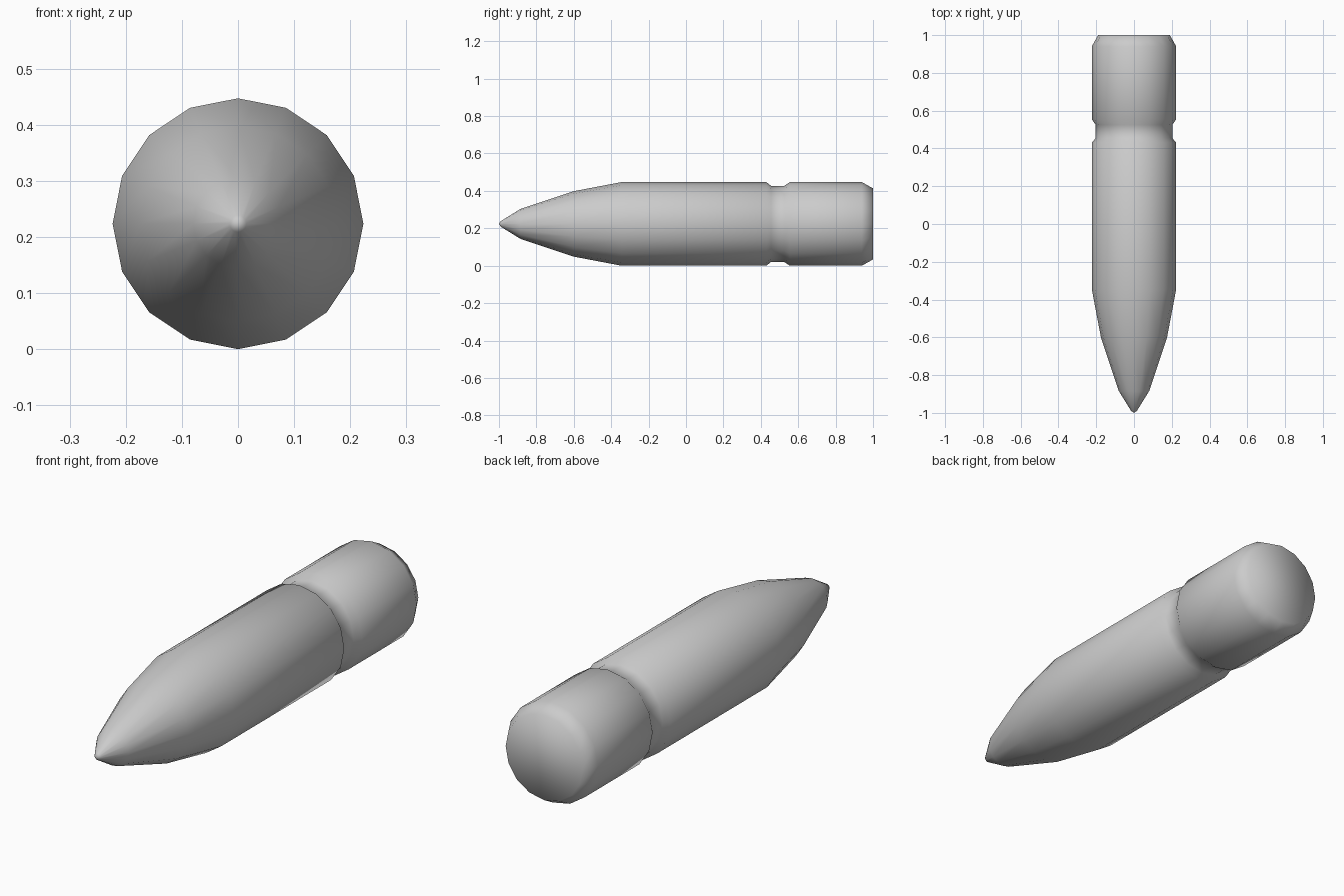
import bpy, bmesh
from math import sin, cos, tau

cube = bpy.data.objects.get("Cube")
if cube:
    bpy.data.objects.remove(cube, do_unlink=True)

SIDES = 16
RADIUS = 0.2235

# Plain grey metal
grey = bpy.data.materials.new("grey_metal")
grey.use_nodes = True
colour = (0.6, 0.6, 0.6, 1)
grey.diffuse_color = colour
grey.node_tree.nodes["Principled BSDF"].inputs["Base Color"].default_value = colour

# Side profile as (position along y, radius): nose, body, groove, base
profile = [
    (-0.99, 0.015), (-0.885, 0.08), (-0.6, 0.175), (-0.345, RADIUS),
    (0.43, RADIUS), (0.455, 0.203), (0.525, 0.203), (0.555, RADIUS),
    (0.94, RADIUS), (1.0, 0.19),
]

bm = bmesh.new()
rings = []
for y, r in profile:
    rings.append([bm.verts.new((r * cos(tau * i / SIDES), y, RADIUS + r * sin(tau * i / SIDES)))
                  for i in range(SIDES)])

# Body walls
for a, b in zip(rings, rings[1:]):
    for i in range(SIDES):
        j = (i + 1) % SIDES
        bm.faces.new((a[i], a[j], b[j], b[i]))

# Pointed nose tip and flat base
tip = bm.verts.new((0, -1, RADIUS))
for i in range(SIDES):
    bm.faces.new((tip, rings[0][(i + 1) % SIDES], rings[0][i]))
bm.faces.new(rings[-1])

bmesh.ops.recalc_face_normals(bm, faces=bm.faces)
for face in bm.faces:
    face.smooth = True

mesh = bpy.data.meshes.new("bullet")
bm.to_mesh(mesh)
bm.free()
mesh.materials.append(grey)
bullet = bpy.data.objects.new("bullet", mesh)
bpy.context.collection.objects.link(bullet)
